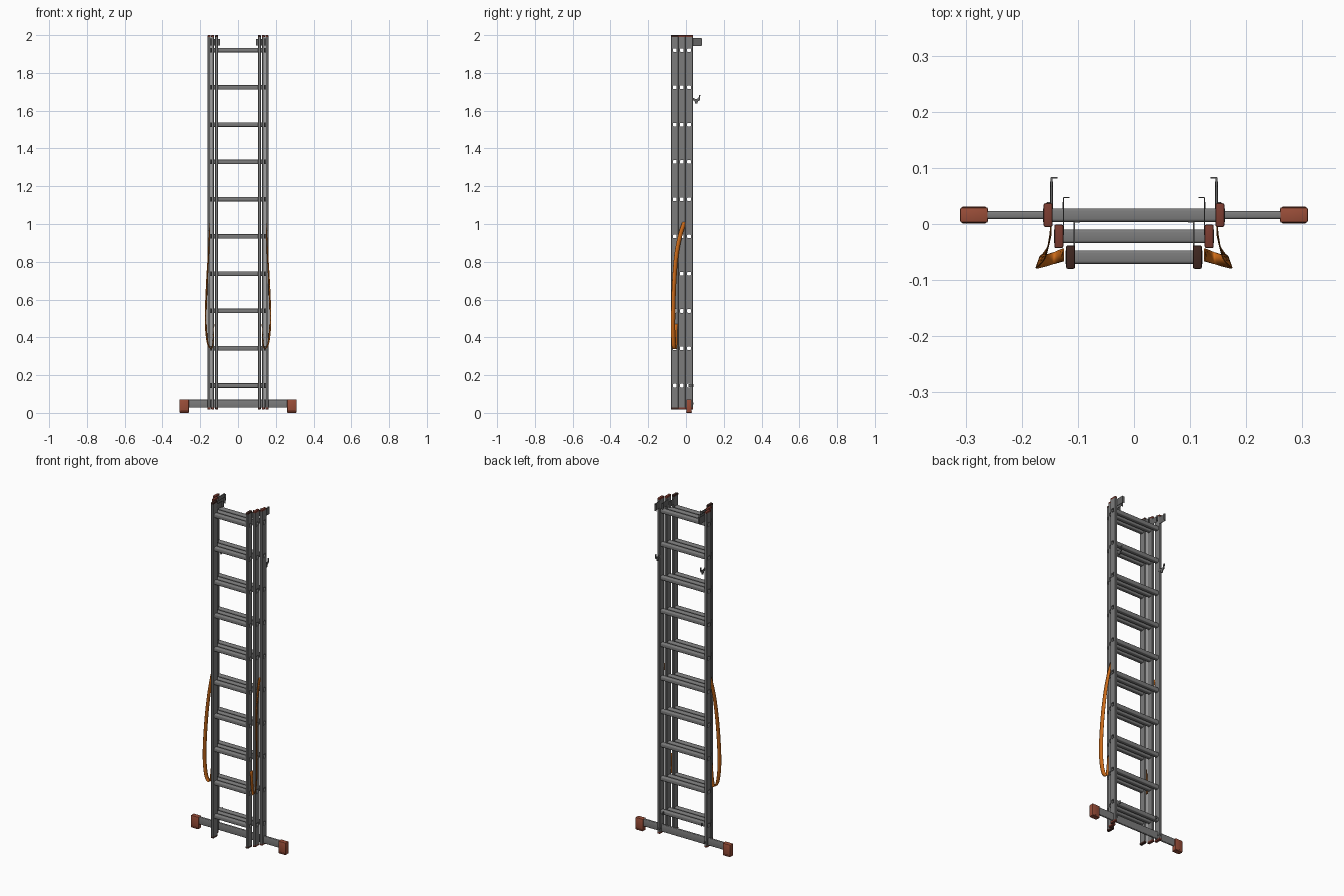
import bpy, bmesh, math
from mathutils import Vector

if "Cube" in bpy.data.objects:
    bpy.data.objects.remove(bpy.data.objects["Cube"])


def material(name, rgb):
    m = bpy.data.materials.new(name)
    m.diffuse_color = (*rgb, 1)
    m.use_nodes = True
    m.node_tree.nodes["Principled BSDF"].inputs["Base Color"].default_value = m.diffuse_color
    return m


ALU = material("aluminium grey", (0.20, 0.20, 0.20))
RED = material("foot red", (0.32, 0.075, 0.04))
PLUG = material("dark red plug", (0.20, 0.045, 0.03))
DARK = material("dark brown plug", (0.05, 0.02, 0.015))
STEEL = material("bracket grey", (0.13, 0.13, 0.13))
ORANGE = material("strap orange", (0.62, 0.15, 0.01))


def finish(name, bm, mat, smooth=False):
    bmesh.ops.recalc_face_normals(bm, faces=bm.faces)
    me = bpy.data.meshes.new(name)
    bm.to_mesh(me)
    bm.free()
    me.materials.append(mat)
    ob = bpy.data.objects.new(name, me)
    bpy.context.collection.objects.link(ob)
    if smooth:
        bpy.context.view_layer.objects.active = ob
        ob.select_set(True)
        bpy.ops.object.shade_smooth_by_angle(angle=math.radians(35))
        ob.select_set(False)
    return ob


def add_box(bm, center, size):
    vs = bmesh.ops.create_cube(bm, size=1)["verts"]
    for v in vs:
        v.co = Vector(center) + Vector([v.co[i] * size[i] for i in range(3)])


def box(name, center, size, mat, bevel=0, segments=2):
    bm = bmesh.new()
    add_box(bm, center, size)
    if bevel:
        bmesh.ops.bevel(bm, geom=bm.edges[:], offset=bevel, segments=segments,
                        affect='EDGES', profile=0.5)
    return finish(name, bm, mat, bevel > 0)


def rounded(w, h, r, n=3):
    """Rounded rectangle outline."""
    pts = []
    for k, (sx, sy) in enumerate([(1, 1), (-1, 1), (-1, -1), (1, -1)]):
        for i in range(n + 1):
            a = math.pi / 2 * (k + i / n)
            pts.append((sx * (w / 2 - r) + r * math.cos(a),
                        sy * (h / 2 - r) + r * math.sin(a)))
    return pts


def add_tube(bm, y, z, half, outer, inner):
    """Hollow tube along x, open right through."""
    rings = [[bm.verts.new((x, y + a, z + b)) for a, b in loop]
             for x, loop in ((-half, outer), (half, outer), (half, inner), (-half, inner))]
    n = len(outer)
    for k in range(4):
        p, q = rings[k], rings[(k + 1) % 4]
        for i in range(n):
            j = (i + 1) % n
            bm.faces.new((p[i], p[j], q[j], q[i]))


def sheet(name, pts, thick, x, mat):
    """Plate cut from a y-z outline."""
    bm = bmesh.new()
    f = bm.faces.new([bm.verts.new((x - thick / 2, y, z)) for y, z in pts])
    ext = bmesh.ops.extrude_face_region(bm, geom=[f])["geom"]
    for v in ext:
        if isinstance(v, bmesh.types.BMVert):
            v.co.x += thick
    return finish(name, bm, mat)


RUNG_Z = [0.145 + 0.1973 * i for i in range(10)]
SECTIONS = [("back", 0.153, 0.016, PLUG), ("middle", 0.134, -0.022, PLUG),
            ("front", 0.113, -0.059, DARK)]
RAIL_W, RAIL_D = 0.015, 0.041

# Three nested ladder sections
for name, rx, ry, plug in SECTIONS:
    bm = bmesh.new()
    for z in RUNG_Z:
        add_tube(bm, ry, z, rx + RAIL_W / 2 + 0.0015,
                 rounded(0.024, 0.024, 0.005), rounded(0.019, 0.019, 0.003))
    finish(name + "_rungs", bm, ALU, True)

    # Cutter for the rung holes in the rails
    bm = bmesh.new()
    for z in RUNG_Z:
        add_box(bm, (0, ry, z), (0.5, 0.0215, 0.0215))
    cutter = finish(name + "_rung_hole_cutter", bm, ALU)
    cutter.hide_render = True
    cutter.hide_viewport = True

    for s, side in ((-1, "left"), (1, "right")):
        rail = box(f"{name}_{side}_rail", (s * rx, ry, 1.009),
                   (RAIL_W, RAIL_D, 1.966), ALU, 0.002, 1)
        mod = rail.modifiers.new("rung holes", 'BOOLEAN')
        mod.operation = 'DIFFERENCE'
        mod.solver = 'EXACT'
        mod.object = cutter
        # End plugs
        for z, end in ((1.994, "top"), (0.024, "bottom")):
            box(f"{name}_{side}_{end}_plug", (s * rx, ry, z),
                (RAIL_W + 0.001, RAIL_D + 0.001, 0.012), plug, 0.003)

# Stabiliser bar with rubber feet
bm = bmesh.new()
add_tube(bm, 0.016, 0.049, 0.30, rounded(0.014, 0.043, 0.004), rounded(0.010, 0.039, 0.003))
finish("stabiliser_bar", bm, ALU, True)
for s, side in ((-1, "left"), (1, "right")):
    box(side + "_foot", (s * 0.285, 0.016, 0.036), (0.05, 0.028, 0.072), RED, 0.004)
    box(side + "_foot_tread", (s * 0.285, 0.016, 0.005), (0.044, 0.03, 0.01), RED, 0.002, 1)
    box(side + "_bar_bolt", (s * 0.150, 0.0245, 0.049), (0.012, 0.03, 0.012), STEEL, 0.002, 1)

    # Top guide bracket: plate with an inward flange
    box(side + "_guide_plate", (s * 0.147, 0.058, 1.963), (0.003, 0.05, 0.042), STEEL)
    box(side + "_guide_flange", (s * 0.142, 0.0825, 1.963), (0.012, 0.002, 0.038), STEEL)
    # Brackets of the inner sections
    for label, x, y0, y1 in (("middle", 0.1255, -0.02, 0.047), ("front", 0.1065, -0.05, 0.004)):
        box(f"{side}_{label}_bracket", (s * x, (y0 + y1) / 2, 1.963),
            (0.002, y1 - y0, 0.034), STEEL)
        box(f"{side}_{label}_bracket_lip", (s * (x - 0.005), y1, 1.963),
            (0.011, 0.002, 0.034), STEEL)

    # Rung hook with upturned tip
    sheet(side + "_rung_hook",
          [(0.03, 1.672), (0.03, 1.655), (0.045, 1.652), (0.05, 1.636), (0.06, 1.638),
           (0.063, 1.65), (0.073, 1.655), (0.076, 1.683), (0.069, 1.683), (0.066, 1.664),
           (0.05, 1.662)], 0.005, s * 0.147, STEEL)
    # Small lower catch
    box(side + "_lower_catch", (s * 0.126, 0.026, 0.145), (0.003, 0.026, 0.018), STEEL)

    # Hanging strap: flat ribbon swept along a smooth path
    path = [(0.148, -0.008, 1.01), (0.151, -0.028, 0.95), (0.156, -0.050, 0.84),
            (0.165, -0.063, 0.68), (0.171, -0.068, 0.50), (0.164, -0.067, 0.39),
            (0.150, -0.063, 0.345), (0.135, -0.058, 0.355), (0.126, -0.055, 0.47)]
    P = [Vector((s * x, y, z)) for x, y, z in path]
    P = [2 * P[0] - P[1]] + P + [2 * P[-1] - P[-2]]
    bm = bmesh.new()
    rows = []
    for i in range(1, len(P) - 2):
        a, b, c, d = P[i - 1:i + 3]
        for k in range(6 if i < len(P) - 3 else 7):
            t = k / 6
            p = 0.5 * (2 * b + (c - a) * t + (2 * a - 5 * b + 4 * c - d) * t * t
                       + (3 * b - a - 3 * c + d) * t ** 3)
            twist = 0.35 * math.sin(math.pi * (i - 1 + t) / (len(P) - 3))
            w = Vector((s * math.sin(twist), -math.cos(twist), 0)) * 0.0115
            rows.append((bm.verts.new(p - w), bm.verts.new(p + w)))
    for (a, b), (c, d) in zip(rows, rows[1:]):
        bm.faces.new((a, b, d, c))
    strap = finish(side + "_strap", bm, ORANGE, True)
    sol = strap.modifiers.new("thickness", 'SOLIDIFY')
    sol.thickness = 0.002
    sol.offset = 0
